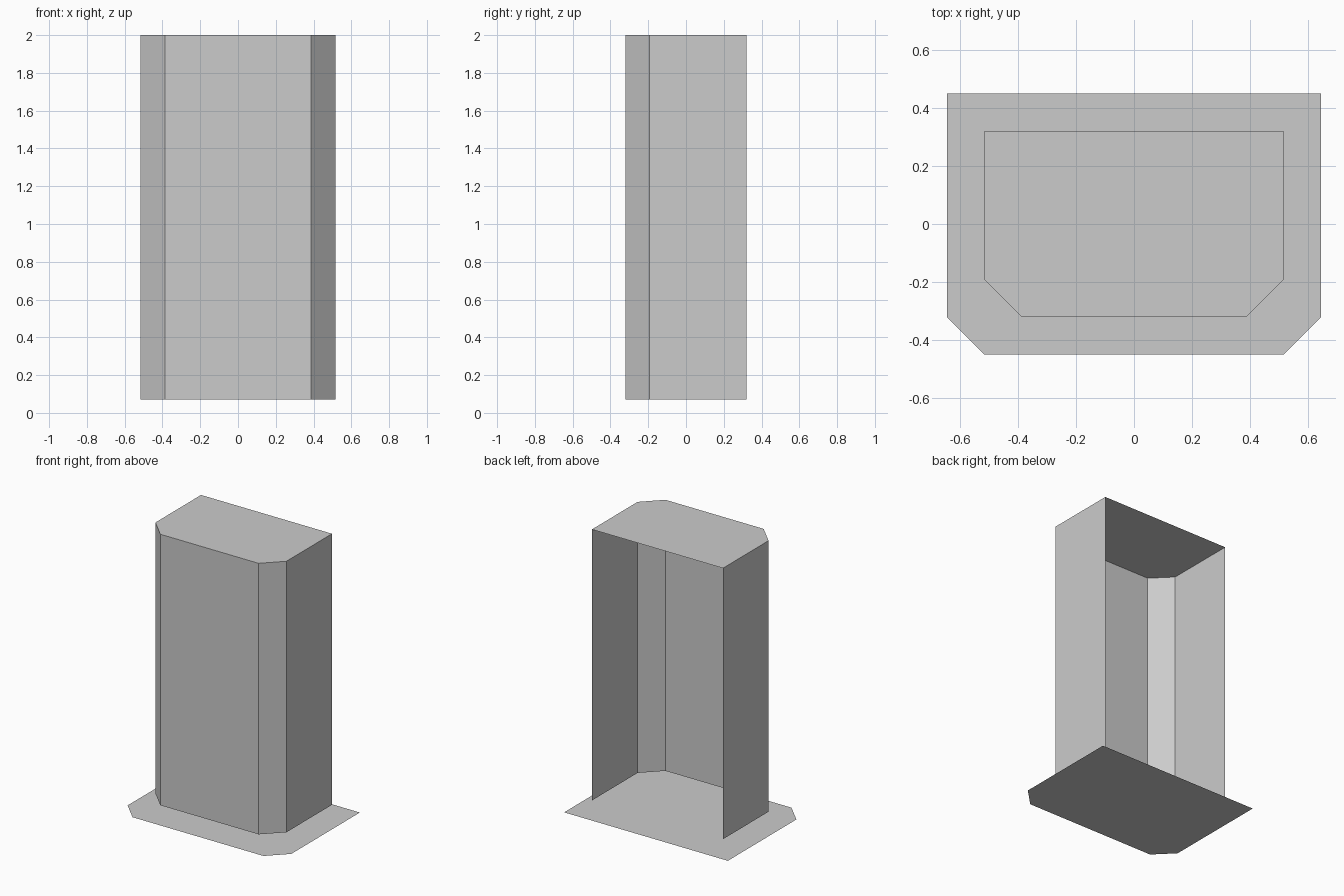
import bpy
import bmesh

cube = bpy.data.objects.get("Cube")
if cube:
    bpy.data.objects.remove(cube, do_unlink=True)

grey = bpy.data.materials.new("plain_grey")
grey.use_nodes = True
colour = (0.6, 0.6, 0.6, 1)
grey.diffuse_color = colour
grey.node_tree.nodes["Principled BSDF"].inputs["Base Color"].default_value = colour

CHAMFER = 0.129


def outline(half_x, half_y):
    """Rectangle with both front corners cut, from back left round to back right."""
    side = [(half_x, half_y), (half_x, CHAMFER - half_y), (half_x - CHAMFER, -half_y)]
    return side + [(-x, y) for x, y in reversed(side)]


def sheet(name, points, z, wall_bottom=None):
    """Thin horizontal panel, with optional walls hanging from all but its back edge."""
    bm = bmesh.new()
    top = [bm.verts.new((x, y, z)) for x, y in points]
    bm.faces.new(reversed(top))
    if wall_bottom is not None:
        low = [bm.verts.new((x, y, wall_bottom)) for x, y in points]
        for i in range(len(points) - 1):
            bm.faces.new((top[i], top[i + 1], low[i + 1], low[i]))
    bm.normal_update()
    mesh = bpy.data.meshes.new(name)
    bm.to_mesh(mesh)
    bm.free()
    mesh.materials.append(grey)
    obj = bpy.data.objects.new(name, mesh)
    bpy.context.collection.objects.link(obj)
    return obj


# Flat floor plate
sheet("floor_plate", outline(0.645, 0.45), 0)

# Open-backed shell: roof, sides, chamfers and front, raised above the plate
sheet("shell", outline(0.516, 0.321), 2, wall_bottom=0.07)
